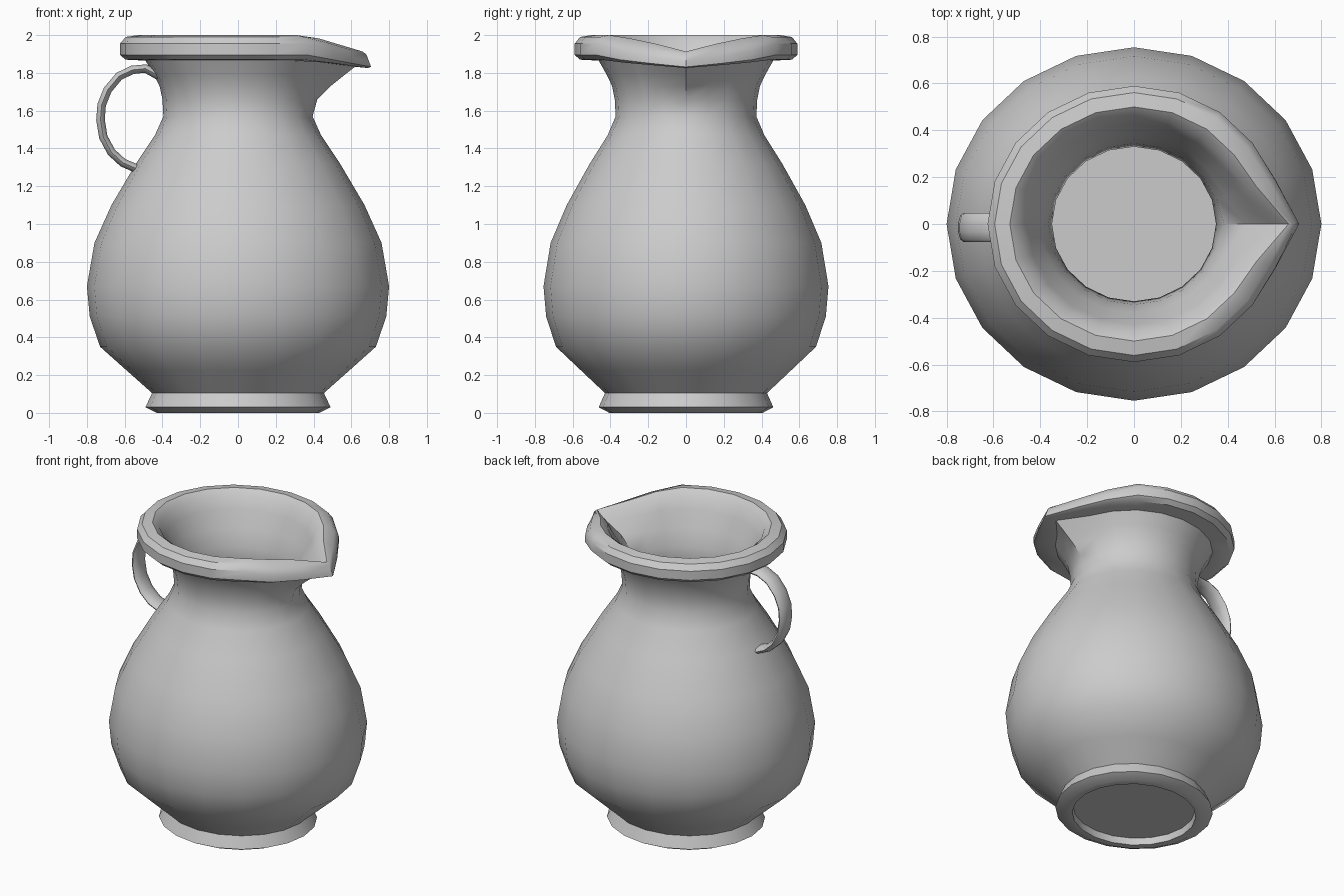
import bpy, math
from mathutils import Vector

if "Cube" in bpy.data.objects:
    bpy.data.objects.remove(bpy.data.objects["Cube"])

clay = bpy.data.materials.new("grey clay")
clay.use_nodes = True
grey = (0.6, 0.6, 0.6, 1)
clay.diffuse_color = grey
clay.node_tree.nodes["Principled BSDF"].inputs["Base Color"].default_value = grey

SIDES = 20
DEPTH = 0.943   # the jug is slightly narrower front to back


def add_object(name, verts, faces, angle):
    mesh = bpy.data.meshes.new(name)
    mesh.from_pydata(verts, [], faces)
    mesh.materials.append(clay)
    obj = bpy.data.objects.new(name, mesh)
    bpy.context.collection.objects.link(obj)
    bpy.ops.object.select_all(action='DESELECT')
    obj.select_set(True)
    bpy.context.view_layer.objects.active = obj
    bpy.ops.object.shade_smooth_by_angle(angle=math.radians(angle))
    return obj


def jug_point(i, radius, z, pull):
    # one ring point; the spout draws the ring out on +x and dips the rim
    if i == 0:
        radius += pull
    elif i in (1, SIDES - 1):
        radius += pull * 0.15
    a = math.tau * i / SIDES
    x, y = radius * math.cos(a), radius * math.sin(a) * DEPTH
    dip = min(0.3, max(0, 2 * (z - 1.8)))
    return (x, y, z - dip * max(0, x - 0.37))


# Jug wall from the underside, up the outside, over the rim, down the inside:
# radius, height, spout pull
profile = [
    (0.38, 0.045, 0), (0.385, 0, 0), (0.43, 0, 0), (0.49, 0.03, 0), (0.455, 0.105, 0),
    (0.59, 0.225, 0), (0.73, 0.35, 0), (0.785, 0.51, 0), (0.8, 0.67, 0),
    (0.76, 0.9, 0), (0.67, 1.1, 0), (0.54, 1.32, 0), (0.44, 1.47, 0),
    (0.395, 1.57, 0), (0.4, 1.66, 0.02), (0.415, 1.73, 0.075), (0.445, 1.79, 0.12),
    (0.49, 1.865, 0.13), (0.595, 1.87, 0.09), (0.625, 1.895, 0.08),
    (0.625, 1.955, 0.07), (0.595, 1.99, 0.085), (0.53, 2.0, 0.13),
    (0.485, 1.965, 0.15), (0.455, 1.89, 0.13), (0.4, 1.79, 0.08),
    (0.365, 1.68, 0.02), (0.35, 1.57, 0), (0.39, 1.47, 0), (0.5, 1.3, 0),
    (0.63, 1.08, 0), (0.715, 0.88, 0), (0.755, 0.67, 0), (0.74, 0.52, 0),
    (0.69, 0.37, 0), (0.42, 0.15, 0),
]
verts = [jug_point(i, *row) for row in profile for i in range(SIDES)]
faces = []
for r in range(len(profile) - 1):
    for i in range(SIDES):
        j = (i + 1) % SIDES
        a, b = r * SIDES, (r + 1) * SIDES
        faces.append((a + i, a + j, b + j, b + i))
faces.append(tuple(reversed(range(SIDES))))
last = (len(profile) - 1) * SIDES
faces.append(tuple(range(last, last + SIDES)))
add_object("jug_body", verts, faces, 38)

# Handle: flattened oval swept along an arc on the -x side
path = [Vector((x, -0.015, z)) for x, z in [
    (-0.42, 1.785), (-0.49, 1.823), (-0.56, 1.816), (-0.63, 1.782), (-0.69, 1.71),
    (-0.722, 1.63), (-0.728, 1.55), (-0.713, 1.46), (-0.67, 1.38),
    (-0.61, 1.325), (-0.53, 1.29)]]
RING = 10
verts, faces = [], []
for k, p in enumerate(path):
    along = (path[min(k + 1, len(path) - 1)] - path[max(k - 1, 0)]).normalized()
    side = Vector((0, 1, 0))
    out = along.cross(side)
    for i in range(RING):
        a = math.tau * i / RING
        verts.append(p + side * (0.062 * math.cos(a)) + out * (0.024 * math.sin(a)))
for k in range(len(path) - 1):
    for i in range(RING):
        j = (i + 1) % RING
        a, b = k * RING, (k + 1) * RING
        faces.append((a + i, b + i, b + j, a + j))
faces.append(tuple(range(RING)))
faces.append(tuple(reversed(range(len(verts) - RING, len(verts)))))
handle = add_object("handle", verts, faces, 60)

# Make the handle normals face outward
bpy.ops.object.mode_set(mode='EDIT')
bpy.ops.mesh.select_all(action='SELECT')
bpy.ops.mesh.normals_make_consistent(inside=False)
bpy.ops.object.mode_set(mode='OBJECT')
